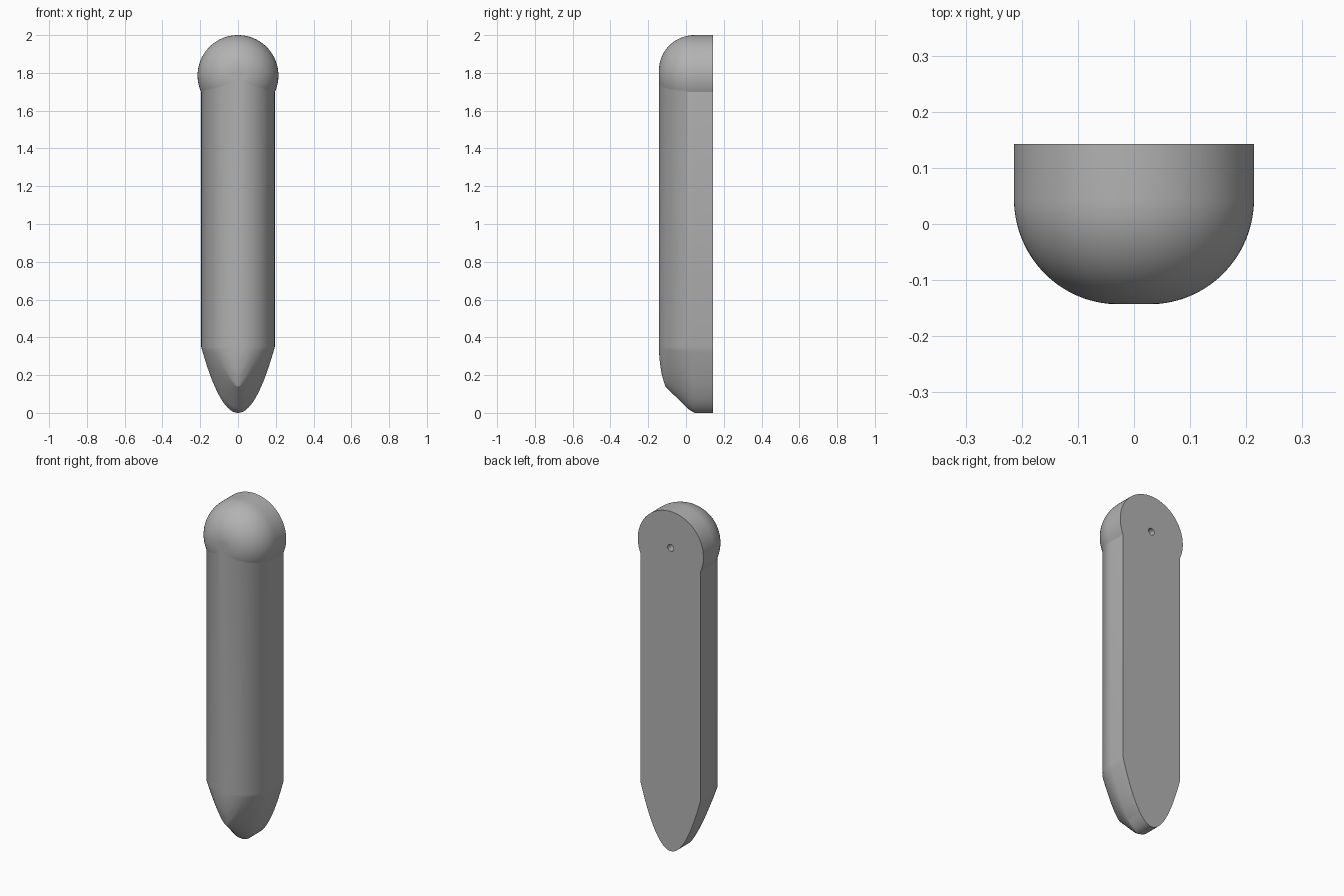
import bpy, bmesh
from math import sin, cos, pi, sqrt, atan2

cube = bpy.data.objects.get("Cube")
if cube:
    bpy.data.objects.remove(cube, do_unlink=True)

BACK, SHOULDER = 0.143, 0.045          # flat back, start of the rounded front
HEAD_R, HEAD_Z = 0.214, 1.786          # round head
BODY_W, TIP_TOP = 0.195, 0.35          # straight shaft, start of the tip
ROUND_X, ROUND_Y = 0.186, 0.188        # size of the rounded front edge
TIP_RISE = [(0, 0), (0.03, 0.018), (0.155, 0.14), (0.175, 0.21), (0.185, 0.28), (ROUND_Y, 0.33)]


def tip_height(depth):
    for (a, za), (b, zb) in zip(TIP_RISE, TIP_RISE[1:]):
        if depth <= b + 1e-6:
            return za + (zb - za) * (depth - a) / (b - a)
    return TIP_RISE[-1][1]


def outline(inset, depth):
    """Closed outline in x, z, shrunk by the inset."""
    r, w = HEAD_R - inset, BODY_W - inset
    neck = sqrt(r * r - w * w)
    sweep = pi - atan2(w, neck)
    half = [(r * sin(sweep * i / 36), HEAD_Z + r * cos(sweep * i / 36)) for i in range(37)]
    low = tip_height(depth)
    k = depth / 0.155
    power = 0.5 + 0.17 * (k if k < 1 else max(0, 1 - (k - 1) * 4.7))
    for i in range(25):
        s = 1 - i / 24
        half.append((w * s ** (2 * power), low + (TIP_TOP - low) * s * s))
    return half + [(-x, z) for x, z in reversed(half[1:-1])]


def ring(bm, points, y):
    return [bm.verts.new((x, y, z)) for x, z in points]


def bridge(bm, a, b):
    n = len(a)
    for i in range(n):
        j = (i + 1) % n
        bm.faces.new((a[i], a[j], b[j], b[i]))


bm = bmesh.new()

# Straight sides, then the rounded front
back = ring(bm, outline(0, 0), BACK)
last = back
for i in range(29):
    a = pi / 2 * i / 28
    depth = ROUND_Y * sin(a)
    new = ring(bm, outline(ROUND_X * (1 - cos(a)), depth), SHOULDER - depth)
    bridge(bm, last, new)
    last = new
bm.faces.new(last)

# Small blind hole in the back of the head
circle = [(0.02 * cos(2 * pi * i / 24), HEAD_Z + 0.02 * sin(2 * pi * i / 24)) for i in range(24)]
rim, floor = ring(bm, circle, BACK), ring(bm, circle, BACK - 0.1)
bridge(bm, rim, floor)
bm.faces.new(floor)

# Flat back around the hole
edges = [bm.edges.get((loop[i - 1], loop[i])) for loop in (back, rim) for i in range(len(loop))]
bmesh.ops.triangle_fill(bm, use_beauty=True, use_dissolve=False, edges=edges)
bmesh.ops.recalc_face_normals(bm, faces=bm.faces)

mesh = bpy.data.meshes.new("peg_body")
bm.to_mesh(mesh)
bm.free()
peg = bpy.data.objects.new("peg_body", mesh)
bpy.context.collection.objects.link(peg)

# Plain grey material
grey = bpy.data.materials.new("plain_grey")
grey.use_nodes = True
colour = (0.45, 0.45, 0.45, 1)
grey.diffuse_color = colour
grey.node_tree.nodes["Principled BSDF"].inputs["Base Color"].default_value = colour
mesh.materials.append(grey)

bpy.ops.object.select_all(action="DESELECT")
peg.select_set(True)
bpy.context.view_layer.objects.active = peg
bpy.ops.object.shade_smooth_by_angle(angle=pi / 8)
